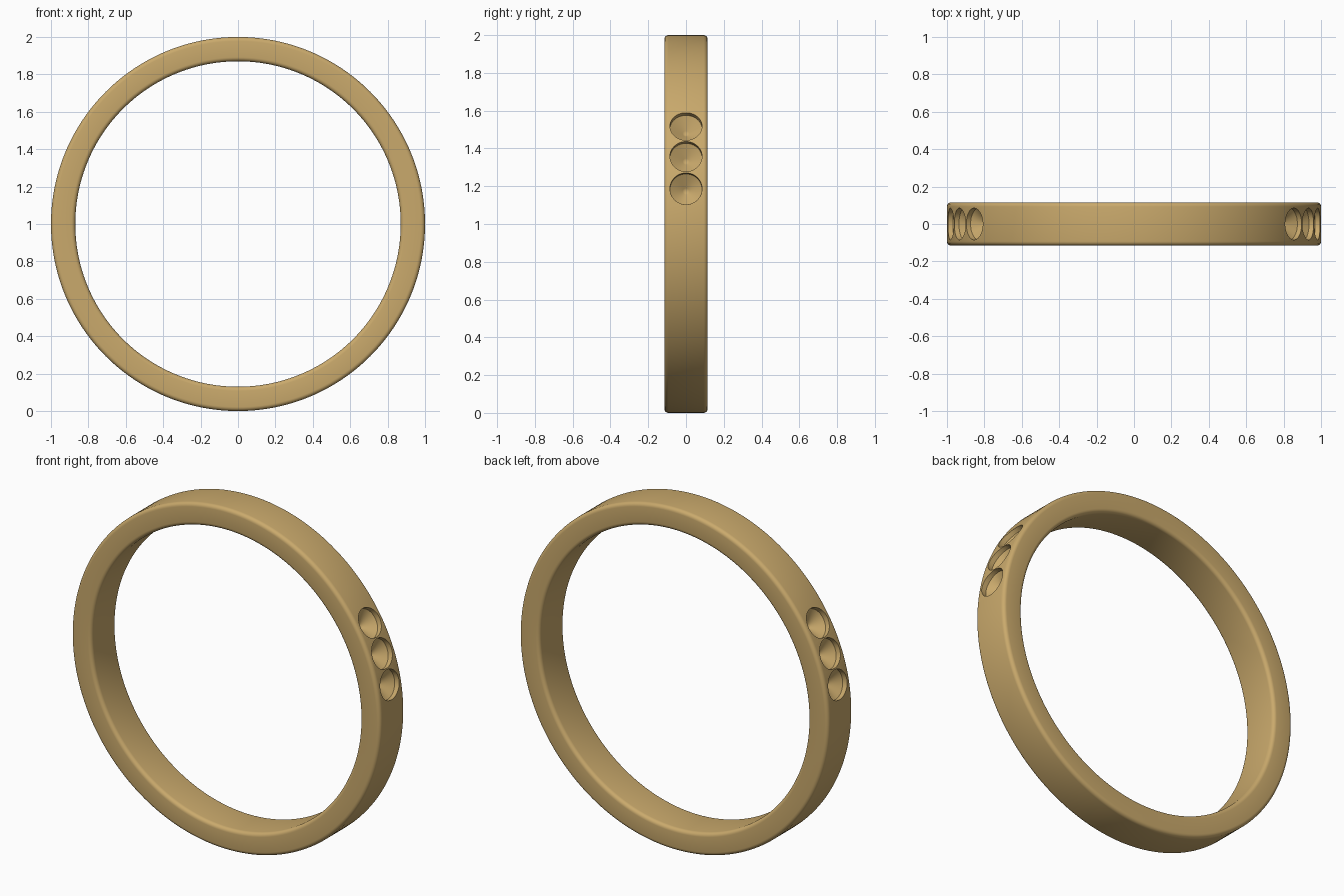
import bpy, bmesh, math
from mathutils import Matrix, Vector

if "Cube" in bpy.data.objects:
    bpy.data.objects.remove(bpy.data.objects["Cube"])

def lathe(name, pts, steps, closed):
    """Revolve (radius, height) points about local z."""
    bm = bmesh.new()
    rows = []
    for r, h in pts:
        n = 1 if r == 0 else steps
        rows.append([bm.verts.new((r * math.cos(2 * math.pi * i / steps),
                                   r * math.sin(2 * math.pi * i / steps), h)) for i in range(n)])
    pairs = list(zip(rows, rows[1:])) + ([(rows[-1], rows[0])] if closed else [])
    for a, b in pairs:
        for i in range(steps):
            j = (i + 1) % steps
            quad = [a[i % len(a)], a[j % len(a)], b[j % len(b)], b[i % len(b)]]
            bm.faces.new(list(dict.fromkeys(quad)))
    bmesh.ops.recalc_face_normals(bm, faces=bm.faces)
    me = bpy.data.meshes.new(name)
    bm.to_mesh(me)
    bm.free()
    ob = bpy.data.objects.new(name, me)
    bpy.context.collection.objects.link(ob)
    return ob

# Band: rounded rectangle section revolved, axis along y
R_OUT, R_IN, HALF, BEV = 1.0, 0.87, 0.115, 0.022
section = []
for k, (r, h) in enumerate([(R_OUT - BEV, HALF - BEV), (R_IN + BEV, HALF - BEV),
                            (R_IN + BEV, BEV - HALF), (R_OUT - BEV, BEV - HALF)]):
    for s in range(6):
        a = math.pi / 2 * (k + s / 5)
        section.append((r + BEV * math.cos(a), h + BEV * math.sin(a)))
band = lathe("ring_band", section, 192, True)
band.data.transform(Matrix.Translation((0, 0, 1)) @ Matrix.Rotation(math.pi / 2, 4, 'X'))

# Stone seats: short straight wall, then a cone with a tiny drilled tip
seat = [(0, -0.09), (0.018, -0.078), (0.085, -0.03), (0.085, 0.05), (0, 0.05)]
for side in (-1, 1):
    for deg in (10.8, 21.0, 31.2):
        a = math.radians(deg)
        d = Vector((side * math.cos(a), 0, math.sin(a)))
        cutter = lathe("seat_cutter", seat, 48, False)
        cutter.data.transform(Matrix.Translation(Vector((0, 0, 1)) + d) @
                              d.to_track_quat('Z', 'Y').to_matrix().to_4x4())
        cutter.hide_render = True
        bpy.context.view_layer.objects.active = band
        m = band.modifiers.new("seat", 'BOOLEAN')
        m.operation, m.solver, m.object = 'DIFFERENCE', 'EXACT', cutter
        bpy.ops.object.modifier_apply(modifier=m.name)
        bpy.data.objects.remove(cutter)

# Gold colour and smooth shading
gold = bpy.data.materials.new("gold")
gold.diffuse_color = (0.59, 0.40, 0.15, 1)
gold.use_nodes = True
gold.node_tree.nodes["Principled BSDF"].inputs["Base Color"].default_value = gold.diffuse_color
band.data.materials.clear()
band.data.materials.append(gold)
band.select_set(True)
bpy.context.view_layer.objects.active = band
bpy.ops.object.shade_smooth_by_angle(angle=math.radians(30))
